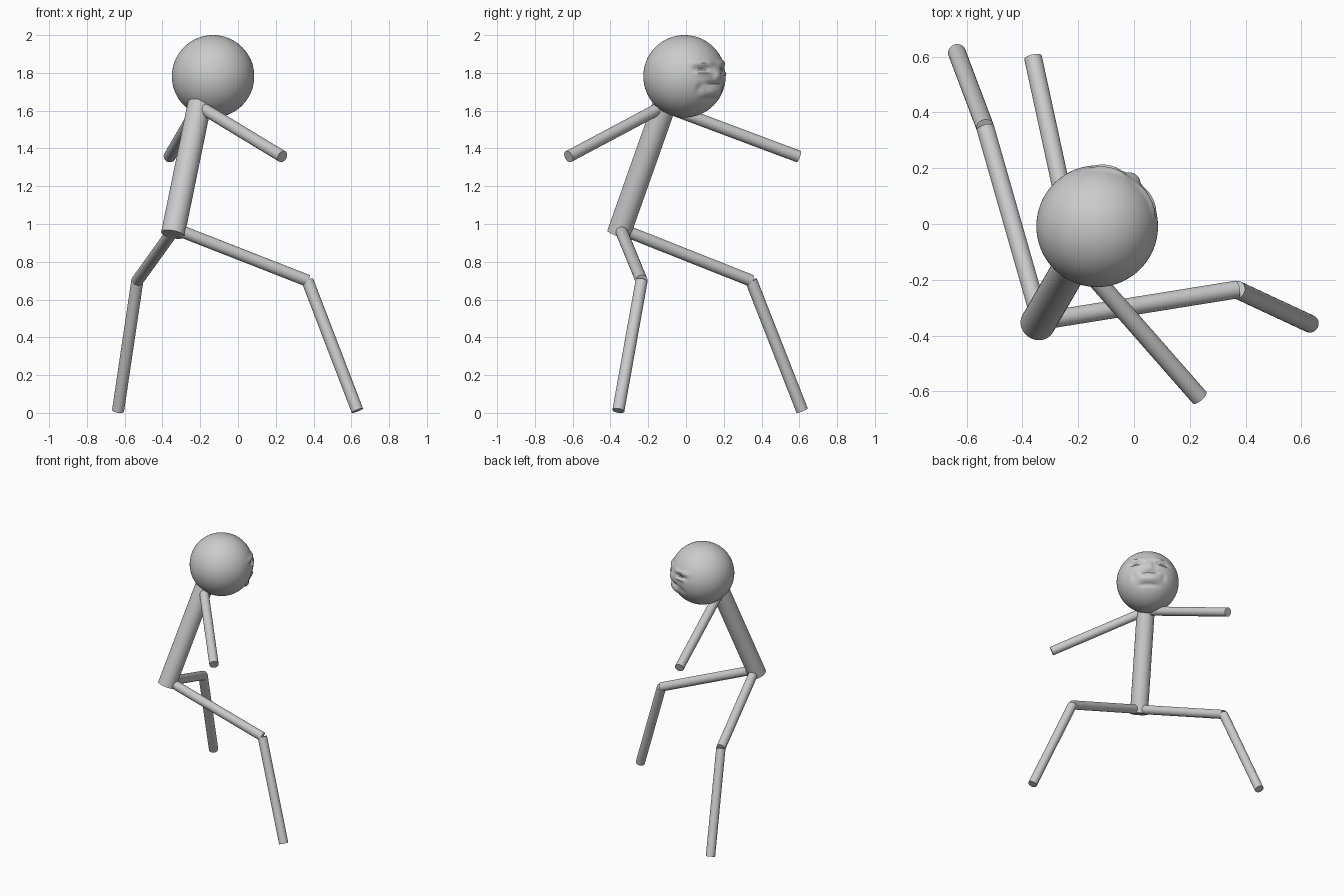
import bpy, math
from mathutils import Vector

if "Cube" in bpy.data.objects:
    bpy.data.objects.remove(bpy.data.objects["Cube"])

HIP = Vector((-0.335, -0.348, 0.975))
NECK = Vector((-0.207, -0.118, 1.625))
HEAD = Vector((-0.132, -0.008, 1.782))
HEAD_R = 0.218
LIMB_R = 0.032
FACING = math.radians(53)


def finish(name):
    ob = bpy.context.object
    ob.name = name
    bpy.ops.object.shade_smooth_by_angle(angle=math.radians(40))
    return ob


def rod(name, a, b, radius):
    """Straight cylinder from point a to point b."""
    a, b = Vector(a), Vector(b)
    d = b - a
    bpy.ops.mesh.primitive_cylinder_add(
        vertices=32, radius=radius, depth=d.length, location=(a + b) / 2,
        rotation=d.to_track_quat('Z', 'Y').to_euler())
    return finish(name)


# Torso, leaning from the hip up into the head
rod("torso", (-0.345, -0.357, 0.945), (-0.203, -0.112, 1.638), 0.063)

# Arms
rod("left_arm", NECK, (-0.362, 0.597, 1.357), LIMB_R)
rod("right_arm", NECK, (0.235, -0.622, 1.357), LIMB_R)

# Legs: thigh and shin share the knee point
for side, knee, foot in (
        ("left", (-0.533, 0.345, 0.70), (-0.635, 0.615, 0.012)),
        ("right", (0.368, -0.235, 0.70), (0.632, -0.358, 0.012))):
    rod(side + "_thigh", HIP, knee, LIMB_R)
    rod(side + "_shin", knee, foot, LIMB_R)

# Face relief: (sideways, height, half width, half height, push)
RELIEF = [
    (0.085, 0.068, 0.060, 0.014, 0.009),    # brow
    (0.095, 0.038, 0.042, 0.014, -0.014),   # eye socket
    (0.095, 0.018, 0.038, 0.010, 0.007),    # closed eyelid
    (0.000, 0.004, 0.026, 0.030, 0.013),    # nose
    (0.000, -0.040, 0.075, 0.011, -0.011),  # crease under the nose
    (0.000, -0.082, 0.068, 0.024, 0.014),   # lips
    (0.000, -0.122, 0.070, 0.012, -0.008),  # crease under the lips
    (0.105, -0.062, 0.016, 0.024, -0.007),  # smile corner
]


def push(u, w):
    return sum(p * math.exp(-((abs(u) - cu) / su) ** 4 - ((w - cw) / sw) ** 2)
               for cu, cw, su, sw, p in RELIEF)


# Head with the face pressed into its front
bpy.ops.mesh.primitive_uv_sphere_add(segments=128, ring_count=80, radius=HEAD_R, location=HEAD)
head = bpy.context.object
fwd = Vector((math.cos(FACING), math.sin(FACING), 0))
side = Vector((-fwd.y, fwd.x, 0))
for v in head.data.vertices:
    if v.co.dot(fwd) > 0.03:
        v.co += v.co.normalized() * push(v.co.dot(side), v.co.z)
finish("head")
